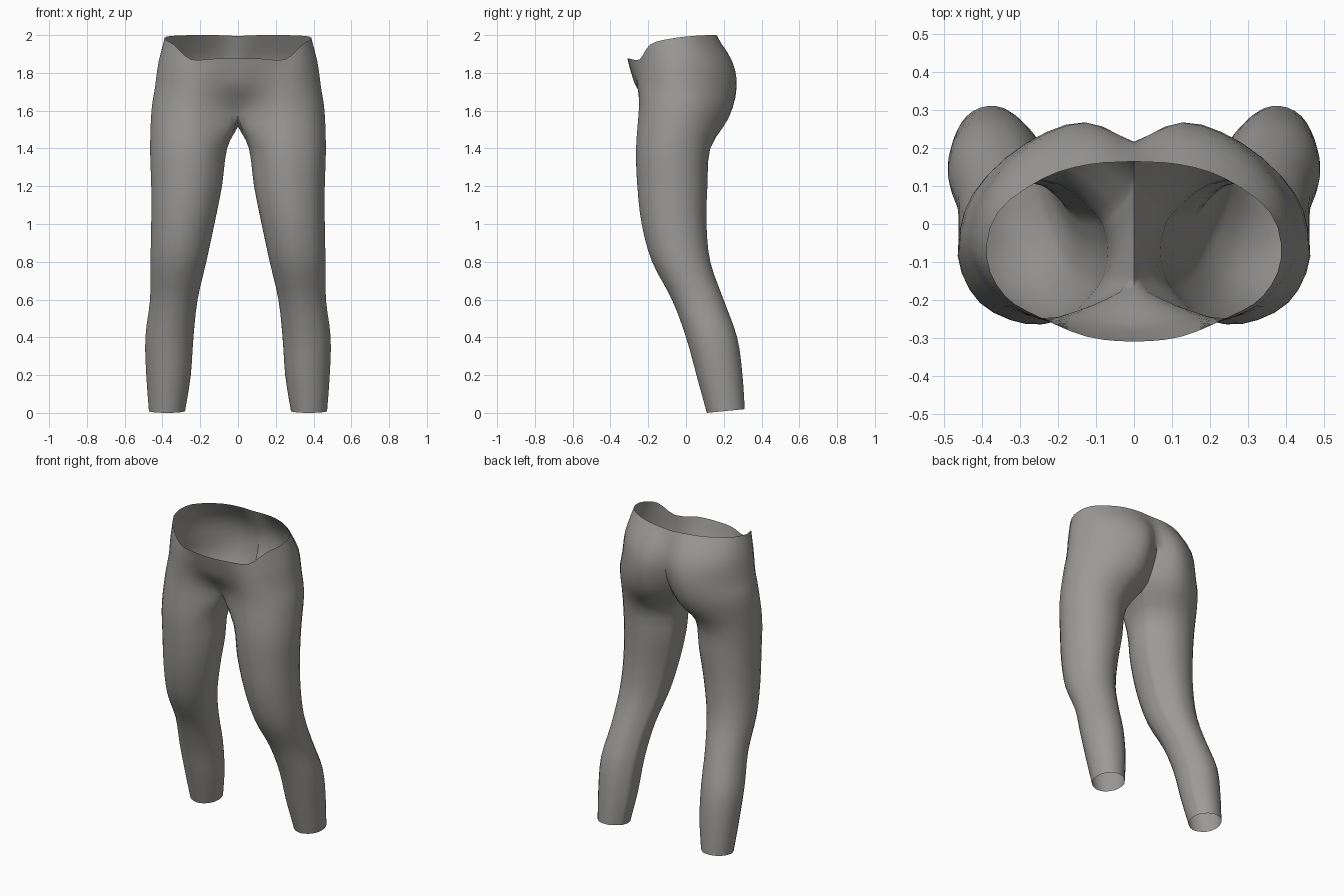
import bpy, bmesh, math
from mathutils import Vector

if "Cube" in bpy.data.objects:
    bpy.data.objects.remove(bpy.data.objects["Cube"])

fabric = bpy.data.materials.new("grey fabric")
fabric.diffuse_color = (0.33, 0.325, 0.315, 1)
fabric.use_nodes = True
fabric.node_tree.nodes["Principled BSDF"].inputs["Base Color"].default_value = fabric.diffuse_color

# Leg rings: z, inner x, outer x, front y, back y
LEG = [(0.0, .28, .472, .11, .312), (.2, .25, .486, .055, .30), (.4, .236, .491, .0, .272),
       (.6, .214, .466, -.075, .20), (.8, .168, .464, -.18, .13), (1.0, .125, .46, -.235, .11),
       (1.2, .085, .46, -.258, .115), (1.4, .058, .466, -.265, .13)]
ANGLES = [212, 242, 275, 315, 355, 395, 432, 470, 508, 524, 540, 556]

# Half rows of the hips, from the front middle around the side to the back middle
HIPS = [
    [(0, -.17, 1.58), (.11, -.215, 1.59), (.25, -.25, 1.6), (.39, -.19, 1.6), (.458, -.06, 1.6),
     (.425, .08, 1.6), (.30, .195, 1.58), (.14, .225, 1.56), (0, .13, 1.56)],
    [(0, -.26, 1.72), (.12, -.255, 1.72), (.25, -.25, 1.72), (.365, -.19, 1.72), (.44, -.06, 1.72),
     (.40, .09, 1.72), (.28, .215, 1.72), (.13, .268, 1.72), (0, .20, 1.70)],
    [(0, -.29, 1.80), (.12, -.28, 1.80), (.25, -.25, 1.80), (.355, -.19, 1.83), (.42, -.07, 1.86),
     (.385, .08, 1.86), (.27, .195, 1.86), (.12, .245, 1.86), (0, .215, 1.83)],
    [(0, -.31, 1.875), (.125, -.297, 1.875), (.25, -.245, 1.872), (.34, -.19, 1.95), (.388, -.09, 1.98),
     (.36, .03, 1.995), (.24, .12, 2), (.12, .157, 2), (0, .165, 1.995)]]
CROTCH = [(0, .08, 1.53), (0, 0, 1.515), (0, -.09, 1.535)]
STEPS = 3


def spline(pts, closed=False, mirror_start=False):
    """Smooth curve through the points, STEPS segments per span."""
    n = len(pts)
    if closed:
        ext = [pts[-1]] + pts + pts[:2]
    else:
        first = 2 * pts[0] - pts[1]
        if mirror_start:
            first = Vector((-pts[1].x, pts[1].y, pts[1].z))
        ext = [first] + pts + [2 * pts[-1] - pts[-2]]
    out = []
    for i in range(n if closed else n - 1):
        a, b, c, d = ext[i:i + 4]
        for k in range(STEPS):
            t = k / STEPS
            out.append(.5 * (2 * b + (c - a) * t + (2 * a - 5 * b + 4 * c - d) * t * t
                             + (3 * b - a - 3 * c + d) * t ** 3))
    if not closed:
        out.append(pts[-1].copy())
    return out


def leg_ring(z, x0, x1, y0, y1):
    ring = []
    for a in ANGLES:
        c, s = math.cos(math.radians(a)), math.sin(math.radians(a))
        lift = .01 * (1 + s) if z == 0 else 0      # cuff rises towards the back
        ring.append(Vector(((x0 + x1) / 2 + c * (x1 - x0) / 2, (y0 + y1) / 2 + s * (y1 - y0) / 2, z + lift)))
    return ring


# Lengthwise curves: outer ones run cuff to waist, inner ones end at the crotch
rings = [leg_ring(*r) for r in LEG]
columns = []
for c in range(12):
    col = [r[c] for r in rings]
    col += [Vector(h[c]) for h in HIPS] if c < 9 else [Vector(CROTCH[c - 9])]
    columns.append(spline(col))

join = len(LEG) * STEPS                            # row where leg meets hips
arc = 8 * STEPS + 1
bm = bmesh.new()
rows = []
for r in range(len(columns[0])):
    if r < join:
        pts = spline([c[r] for c in columns], closed=True)
    else:
        pts = spline([c[r] for c in columns[:9]], mirror_start=True)
        pts[0].x = pts[-1].x = 0
        if r == join:
            under = spline([columns[c][r] for c in (8, 9, 10, 11, 0)])
            pts += under[1:-1]
    for p in pts:
        p.x = max(p.x, 0)
    rows.append([bm.verts.new(p) for p in pts])

for r in range(len(rows) - 1):
    a, b = rows[r], rows[r + 1]
    count = len(a) if r < join else arc - 1
    for i in range(count):
        j = (i + 1) % len(a)
        bm.faces.new((a[i], a[j], b[j], b[i]))

# Mirror to the other leg and weld along the middle
half = bm.verts[:] + bm.edges[:] + bm.faces[:]
copy = bmesh.ops.duplicate(bm, geom=half)["geom"]
for v in copy:
    if isinstance(v, bmesh.types.BMVert):
        v.co.x = -v.co.x
bmesh.ops.reverse_faces(bm, faces=[f for f in copy if isinstance(f, bmesh.types.BMFace)])
bmesh.ops.remove_doubles(bm, verts=[v for v in bm.verts if abs(v.co.x) < 1e-4], dist=1e-4)

mesh = bpy.data.meshes.new("leggings")
bm.to_mesh(mesh)
bm.free()
mesh.materials.append(fabric)
leggings = bpy.data.objects.new("leggings", mesh)
bpy.context.collection.objects.link(leggings)
bpy.context.view_layer.objects.active = leggings
leggings.select_set(True)
bpy.ops.object.shade_smooth_by_angle(angle=math.radians(50))
